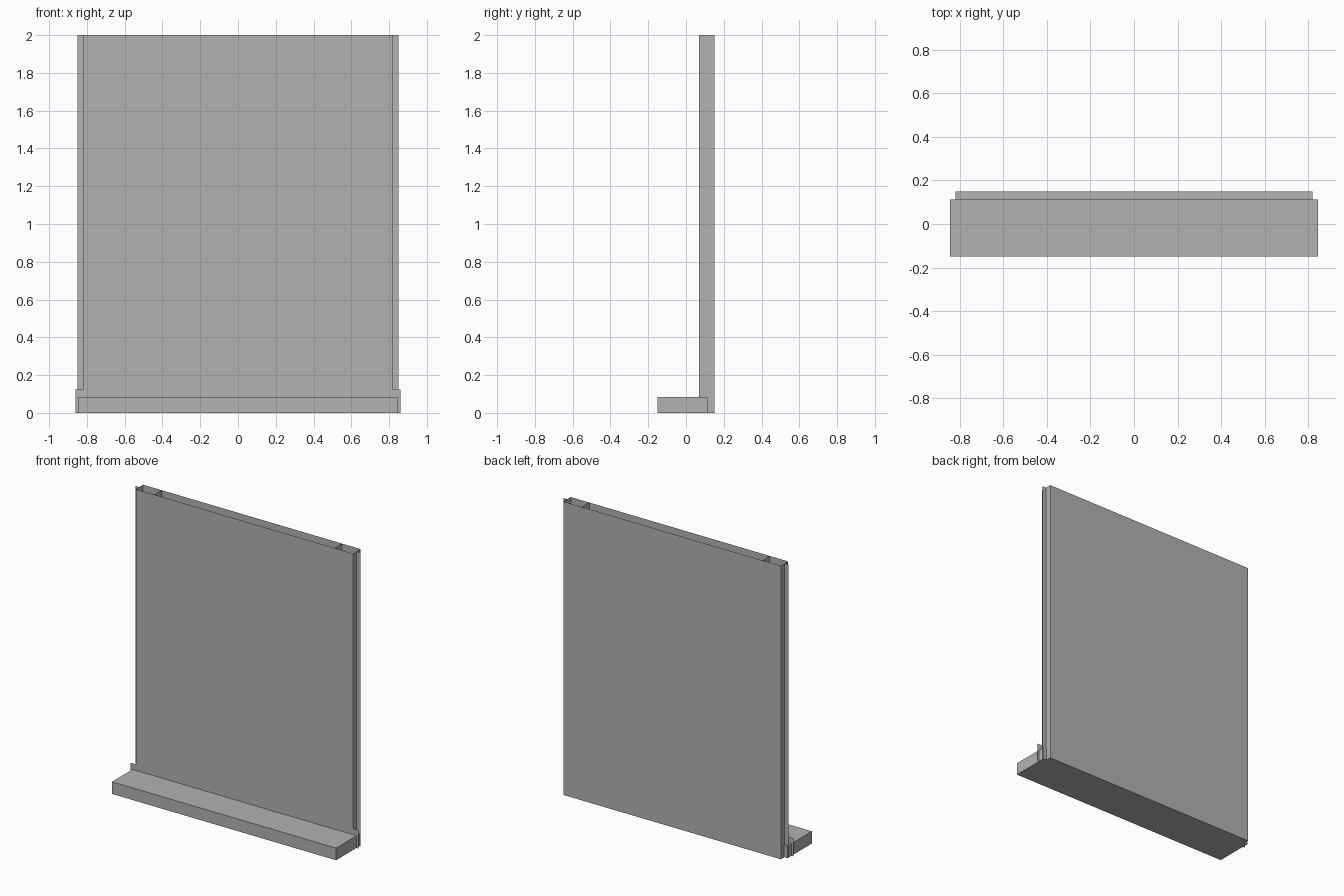
import bpy, bmesh

if "Cube" in bpy.data.objects:
    bpy.data.objects.remove(bpy.data.objects["Cube"])

grey = bpy.data.materials.new("plain grey")
grey.diffuse_color = (0.445, 0.445, 0.445, 1)
grey.use_nodes = True
grey.node_tree.nodes["Principled BSDF"].inputs["Base Color"].default_value = grey.diffuse_color

W, TAB, FLANGE, RIB = 0.82, 0.86, 0.85, 0.68   # half widths
FRONT, MID, BACK = 0.07, 0.108, 0.15           # wall depths
TOP = 2.0


def sheet(name, p, q, z0, z1):
    """Thin upright sheet between plan points p and q."""
    bm = bmesh.new()
    vs = [bm.verts.new(c) for c in
          ((*p, z0), (*q, z0), (*q, z1), (*p, z1))]
    bm.faces.new(vs)
    return finish(name, bm)


def finish(name, bm):
    me = bpy.data.meshes.new(name)
    bm.to_mesh(me)
    bm.free()
    me.materials.append(grey)
    ob = bpy.data.objects.new(name, me)
    bpy.context.collection.objects.link(ob)
    return ob


# hollow wall skins, open at the top
sheet("front_skin", (-W, FRONT), (W, FRONT), 0, TOP)
sheet("back_skin", (W, BACK), (-W, BACK), 0, TOP)

# closed underside of the wall
bm = bmesh.new()
bm.faces.new([bm.verts.new(c) for c in
              ((-W, FRONT, 0), (-W, BACK, 0), (W, BACK, 0), (W, FRONT, 0))])
finish("wall_bottom", bm)

# ends, edge flanges, inner ribs and foot tabs, mirrored left and right
for side, s in (("left", -1), ("right", 1)):
    sheet(side + "_end", (s * W, FRONT), (s * W, BACK), 0, TOP)
    sheet(side + "_flange", (s * W, MID), (s * FLANGE, MID), 0, TOP)
    sheet(side + "_rib", (s * RIB, FRONT), (s * RIB, BACK), 0, TOP)
    sheet(side + "_foot_tab", (s * W, FRONT), (s * TAB, FRONT), 0, 0.125)

# solid ledge at the foot of the wall
bm = bmesh.new()
bmesh.ops.create_cube(bm, size=1)
for v in bm.verts:
    v.co.x *= 1.69
    v.co.y = -0.15 if v.co.y < 0 else 0.113
    v.co.z = 0 if v.co.z < 0 else 0.083
finish("ledge", bm)
